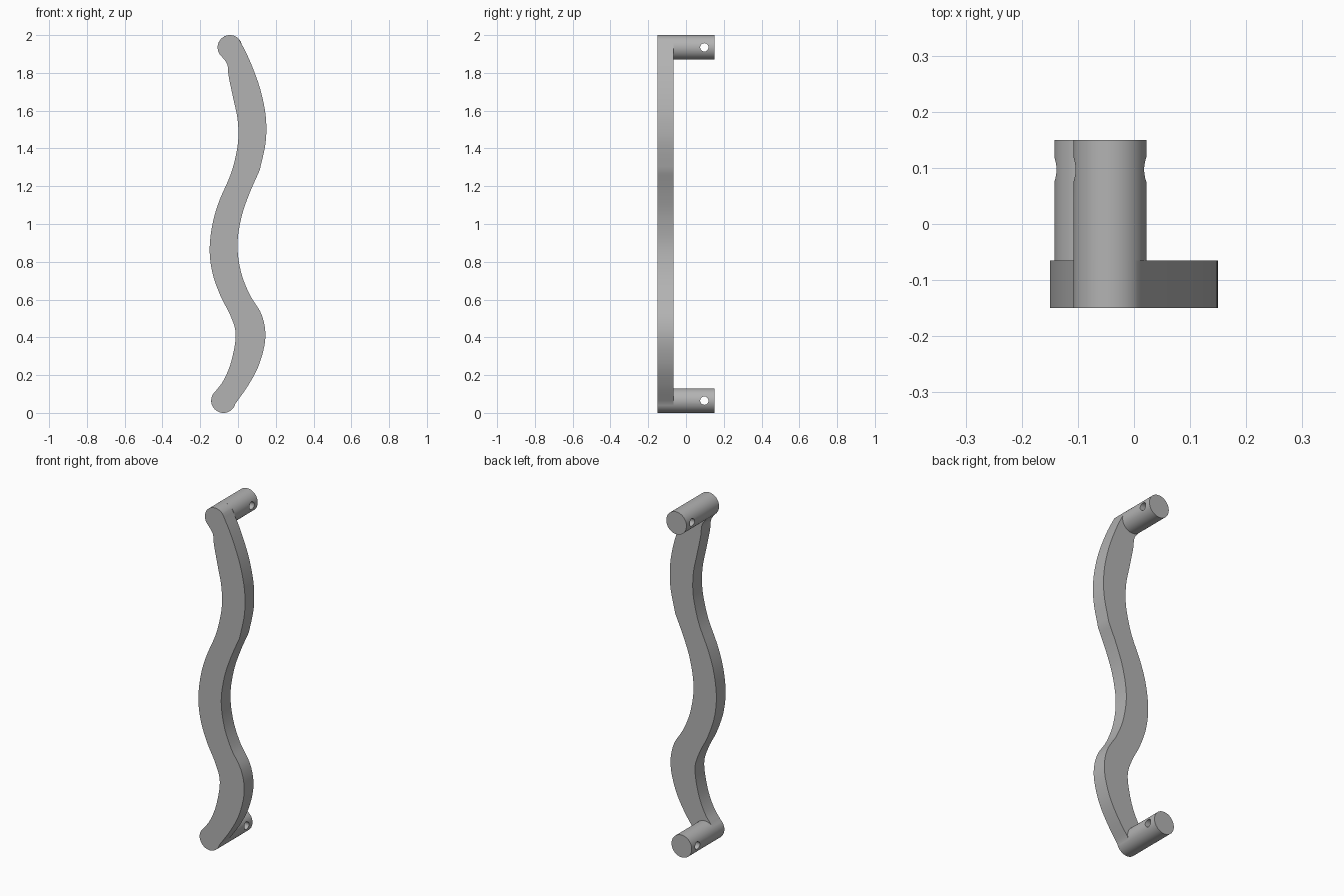
import bpy, bmesh, math
from mathutils import Vector

cube = bpy.data.objects.get("Cube")
if cube:
    bpy.data.objects.remove(cube, do_unlink=True)

FRONT, BAR_BACK, POST_BACK = -0.15, -0.065, 0.15
RADIUS = 0.065
TOP, BOTTOM = (-0.043, 1.935), (-0.077, 0.065)

metal = bpy.data.materials.new("plain grey")
metal.use_nodes = True
grey = (0.45, 0.45, 0.45, 1)
metal.diffuse_color = grey
metal.node_tree.nodes["Principled BSDF"].inputs["Base Color"].default_value = grey


def make_object(name, bm):
    bmesh.ops.recalc_face_normals(bm, faces=bm.faces)
    mesh = bpy.data.meshes.new(name)
    bm.to_mesh(mesh)
    bm.free()
    mesh.materials.append(metal)
    obj = bpy.data.objects.new(name, mesh)
    bpy.context.collection.objects.link(obj)
    return obj


def smooth(obj):
    bpy.ops.object.select_all(action='DESELECT')
    obj.select_set(True)
    bpy.context.view_layer.objects.active = obj
    bpy.ops.object.shade_smooth_by_angle(angle=math.radians(30))


def prism(name, outline, axis, start, end):
    """Extrude a closed outline along an axis: 'y' takes (x, z), 'x' takes (y, z)."""
    bm = bmesh.new()
    place = (lambda a, b: (a, start, b)) if axis == 'y' else (lambda a, b: (start, a, b))
    face = bm.faces.new([bm.verts.new(place(a, b)) for a, b in outline])
    shift = Vector((0, end - start, 0)) if axis == 'y' else Vector((end - start, 0, 0))
    new = bmesh.ops.extrude_face_region(bm, geom=[face])["geom"]
    # the starting face is kept by the extrusion, so the solid is closed
    bmesh.ops.translate(bm, vec=shift, verts=[g for g in new if isinstance(g, bmesh.types.BMVert)])
    return make_object(name, bm)


def arc(centre, radius, a0, a1, steps):
    angles = [math.radians(a0 + (a1 - a0) * i / steps) for i in range(steps + 1)]
    return [(centre[0] + radius * math.cos(a), centre[1] + radius * math.sin(a)) for a in angles]


def circle(centre, radius, steps):
    return arc(centre, radius, 0, 360, steps)[:-1]


def spline(points, steps=6):
    """Smooth curve through all points, without its two end points."""
    p = [Vector(q) for q in points]
    p = [2 * p[0] - p[1]] + p + [2 * p[-1] - p[-2]]
    out = []
    for a, b, c, d in zip(p, p[1:], p[2:], p[3:]):
        for i in range(steps):
            t = i / steps
            q = 0.5 * (2 * b + (c - a) * t + (2 * a - 5 * b + 4 * c - d) * t ** 2
                       + (3 * b - a - 3 * c + d) * t ** 3)
            out.append((q.x, q.y))
    return out[1:]


# Wavy bar with rounded ends
top_arc = arc(TOP, RADIUS, 40, 230, 24)
bottom_arc = arc(BOTTOM, RADIUS, 130, 345, 26)
left_edge = [(-0.057, 1.845), (-0.049, 1.78), (-0.024, 1.66), (-0.003, 1.56), (0.002, 1.46),
             (-0.01, 1.37), (-0.04, 1.26), (-0.1, 1.12), (-0.135, 1.0), (-0.15, 0.865),
             (-0.135, 0.74), (-0.093, 0.62), (-0.04, 0.515), (-0.012, 0.415),
             (-0.035, 0.275), (-0.075, 0.175)]
right_low = [(0.06, 0.155), (0.115, 0.265), (0.145, 0.4), (0.125, 0.52), (0.06, 0.63),
             (0.015, 0.75), (-0.003, 0.89), (0.018, 1.035), (0.06, 1.16)]
corner = (0.115, 1.285)
right_high = [(0.143, 1.41), (0.15, 1.5), (0.143, 1.6), (0.113, 1.73), (0.06, 1.87)]
outline = (top_arc + spline([top_arc[-1]] + left_edge + [bottom_arc[0]])
           + bottom_arc + spline([bottom_arc[-1]] + right_low + [corner])
           + [corner] + spline([corner] + right_high + [top_arc[0]]))
smooth(prism("wavy_bar", outline, 'y', FRONT, BAR_BACK))

# Mounting posts, each drilled sideways
for name, centre in (("top_post", TOP), ("bottom_post", BOTTOM)):
    post = prism(name, circle(centre, RADIUS, 64), 'y', BAR_BACK, POST_BACK)
    drill = prism(name + "_drill", circle((0.097, centre[1]), 0.022, 32), 'x',
                  centre[0] - 0.2, centre[0] + 0.2)
    drill.hide_render = True
    cut = post.modifiers.new("cross_hole", 'BOOLEAN')
    cut.operation, cut.solver, cut.object = 'DIFFERENCE', 'EXACT', drill
    bpy.context.view_layer.objects.active = post
    bpy.ops.object.modifier_apply(modifier=cut.name)
    bpy.data.objects.remove(drill, do_unlink=True)
    smooth(post)
